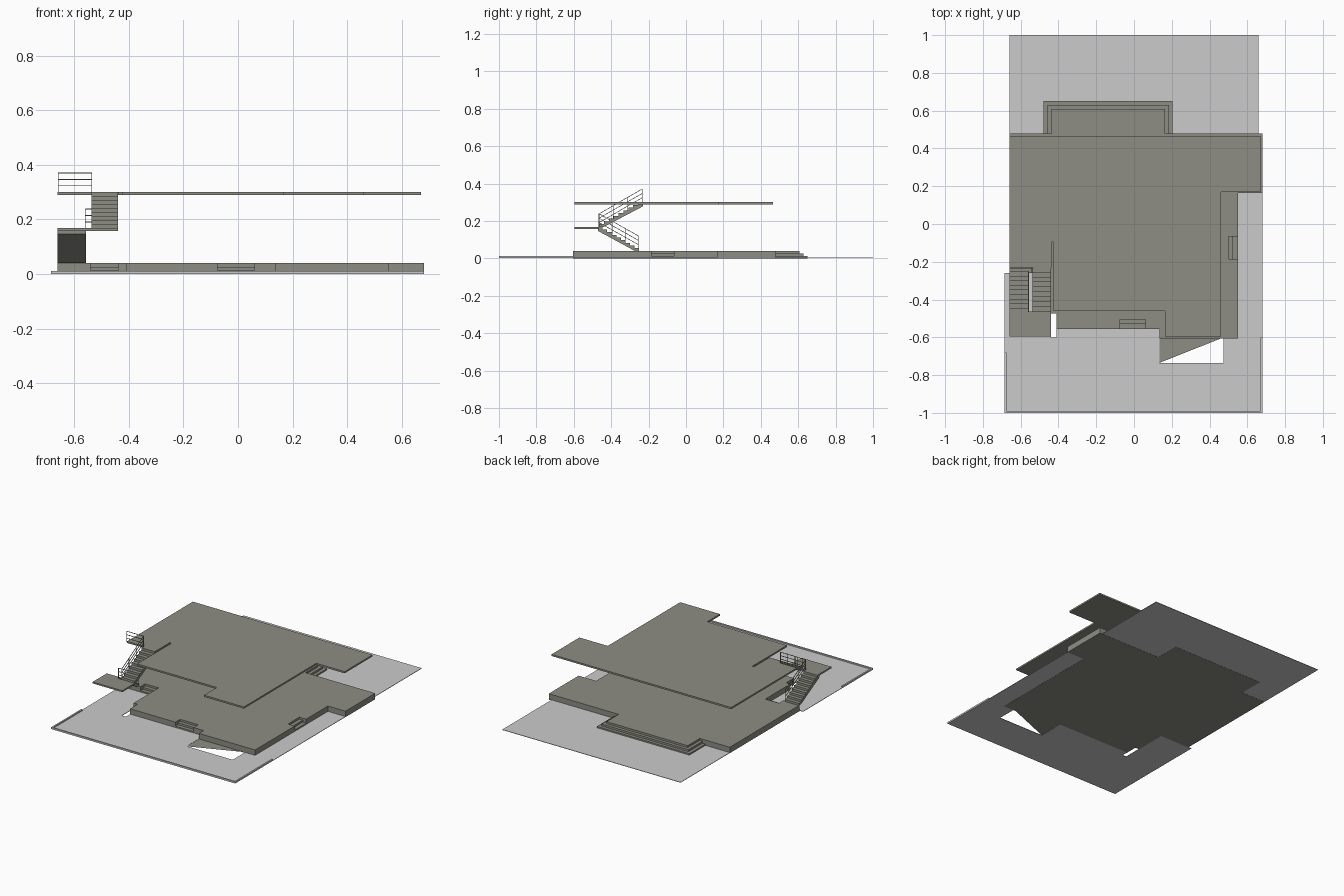
import bpy, bmesh
from mathutils import Vector

cube = bpy.data.objects.get("Cube")
if cube:
    bpy.data.objects.remove(cube)


def material(name, rgb):
    m = bpy.data.materials.new(name)
    m.use_nodes = True
    m.diffuse_color = (*rgb, 1)
    m.node_tree.nodes["Principled BSDF"].inputs["Base Color"].default_value = (*rgb, 1)
    return m


OLIVE = material("olive_concrete", (0.27, 0.27, 0.23))
GREY = material("light_grey_paving", (0.6, 0.6, 0.6))


def finish(name, bm, mat):
    mesh = bpy.data.meshes.new(name)
    bm.to_mesh(mesh)
    bm.free()
    mesh.materials.append(mat)
    ob = bpy.data.objects.new(name, mesh)
    bpy.context.collection.objects.link(ob)
    return ob


def prism(name, points, shift, mat=OLIVE):
    """Closed solid from a 3D outline pushed along a vector."""
    bm = bmesh.new()
    face = bm.faces.new([bm.verts.new(p) for p in points])
    new = bmesh.ops.extrude_face_region(bm, geom=[face])["geom"]
    bmesh.ops.translate(bm, verts=[v for v in new if isinstance(v, bmesh.types.BMVert)], vec=shift)
    bmesh.ops.recalc_face_normals(bm, faces=bm.faces)
    return finish(name, bm, mat)


def slab(name, outline, z0, z1, mat=OLIVE):
    return prism(name, [(x, y, z0) for x, y in outline], (0, 0, z1 - z0), mat)


def box(name, x0, x1, y0, y1, z0, z1, mat=OLIVE):
    return slab(name, [(x0, y0), (x1, y0), (x1, y1), (x0, y1)], z0, z1, mat)


# Paving around the building, with its openings
slab("paving", [(-.685, -1), (.68, -1), (.68, .165), (.66, .165), (.66, 1), (-.66, 1),
                (-.66, .4), (.475, .4), (.475, -.735), (.135, -.735), (.135, -.5),
                (-.41, -.5), (-.41, -.6), (-.44, -.6), (-.44, -.26), (-.685, -.26)],
     .001, .004, GREY)

# Low kerb along the front and its two returns
box("kerb_front", -.685, .68, -1, -.99, .001, .012, GREY)
box("kerb_right", -.685, -.675, -.99, -.68, .001, .012, GREY)
box("kerb_left", .67, .68, -.99, -.6, .001, .012, GREY)

# Ground floor in three layers, each one stepped back to form the stairs
FLOOR = .04
for i in range(3):
    s, n = .021 * i, .025 * i
    outline = [(.68, .165), (.68, .48), (.205 - s, .48), (.205 - s, .65 - s),
               (-.48 + s, .65 - s), (-.48 + s, .48), (-.66, .48), (-.66, -.26)]
    notches = [[(-.54, -.26), (-.54, -.26 + n), (-.44, -.26 + n)],
               [(-.075, -.555), (-.075, -.555 + n), (.06, -.555 + n), (.06, -.555)],
               [(.55, -.185), (.55 - n, -.185), (.55 - n, -.065), (.55, -.065)]]
    if i == 0:
        notches = [[(-.44, -.26)], [], []]
    outline += notches[0] + [(-.44, -.475), (-.41, -.475), (-.41, -.555)]
    outline += notches[1] + [(.135, -.555), (.135, -.605), (.55, -.605)]
    outline += notches[2] + [(.55, .165)]
    slab(f"ground_floor_layer_{i + 1}", outline, FLOOR * i / 3, FLOOR * (i + 1) / 3)

# Triangular ramp surface, facing down
bm = bmesh.new()
ramp = bm.faces.new([bm.verts.new((x, y, .003)) for x, y in ((.135, -.735), (.135, -.6), (.475, -.6))])
ramp.normal_update()
if ramp.normal.z > 0:
    ramp.normal_flip()
finish("ramp", bm, OLIVE)

# Upper floor
UPPER = .30
slab("upper_floor", [(-.66, -.095), (-.425, -.095), (-.425, -.46), (.165, -.46), (.165, -.595),
                     (.46, -.595), (.46, .17), (.67, .17), (.67, .465), (-.66, .465)], .289, UPPER)

# Landings
MID = .168
box("stair_landing", -.66, -.44, -.595, -.465, .158, MID)
box("upper_landing", -.66, -.437, -.23, -.095, .289, UPPER)


def flight(name, x0, x1, y0, z0, y1, z1, steps=9):
    """Sawtooth stair with a sloping underside."""
    dy, dz = (y1 - y0) / steps, (z1 - z0) / steps
    pts = []
    for k in range(steps):
        pts += [(x0, y0 + k * dy, z0 + k * dz), (x0, y0 + k * dy, z0 + (k + 1) * dz)]
    pts += [(x0, y1, z1), (x0, y1, z1 - .022), (x0, y0 + dy, z0)]
    prism(name, pts, (x1 - x0, 0, 0))


LOW_START, LOW_END = (-.25, FLOOR), (-.47, MID)
HIGH_START, HIGH_END = (-.465, MID), (-.23, UPPER)
flight("lower_flight", -.66, -.557, *LOW_START, *LOW_END)
flight("upper_flight", -.535, -.44, *HIGH_START, *HIGH_END)


def bar(bm, a, b, r=.0015):
    """Square bar between two points."""
    a, b = Vector(a), Vector(b)
    d = b - a
    made = bmesh.ops.create_cube(bm, size=1)["verts"]
    rot = d.to_track_quat("Z", "Y")
    for v in made:
        v.co = (a + b) / 2 + rot @ Vector((v.co.x * 2 * r, v.co.y * 2 * r, v.co.z * d.length))


def railing(name, a, b, posts, height=.07):
    """Posts with three rails following the line from a to b."""
    bm = bmesh.new()
    a, b = Vector(a), Vector(b)
    for k in range(posts):
        p = a.lerp(b, k / (posts - 1))
        bar(bm, p, p + Vector((0, 0, height)))
    for k in range(1, 4):
        up = Vector((0, 0, height * k / 3))
        bar(bm, a + up, b + up)
    finish(name, bm, OLIVE)


# Railings on the inner side of both flights, the turn and the upper landing
railing("lower_railing", (-.559, -.255, .05), (-.559, -.465, MID), 4)
railing("turn_railing", (-.559, -.465, MID), (-.535, -.465, MID), 2)
railing("upper_railing", (-.535, -.465, MID), (-.535, -.235, UPPER), 4)
railing("landing_railing", (-.658, -.235, UPPER), (-.535, -.235, UPPER), 2)
